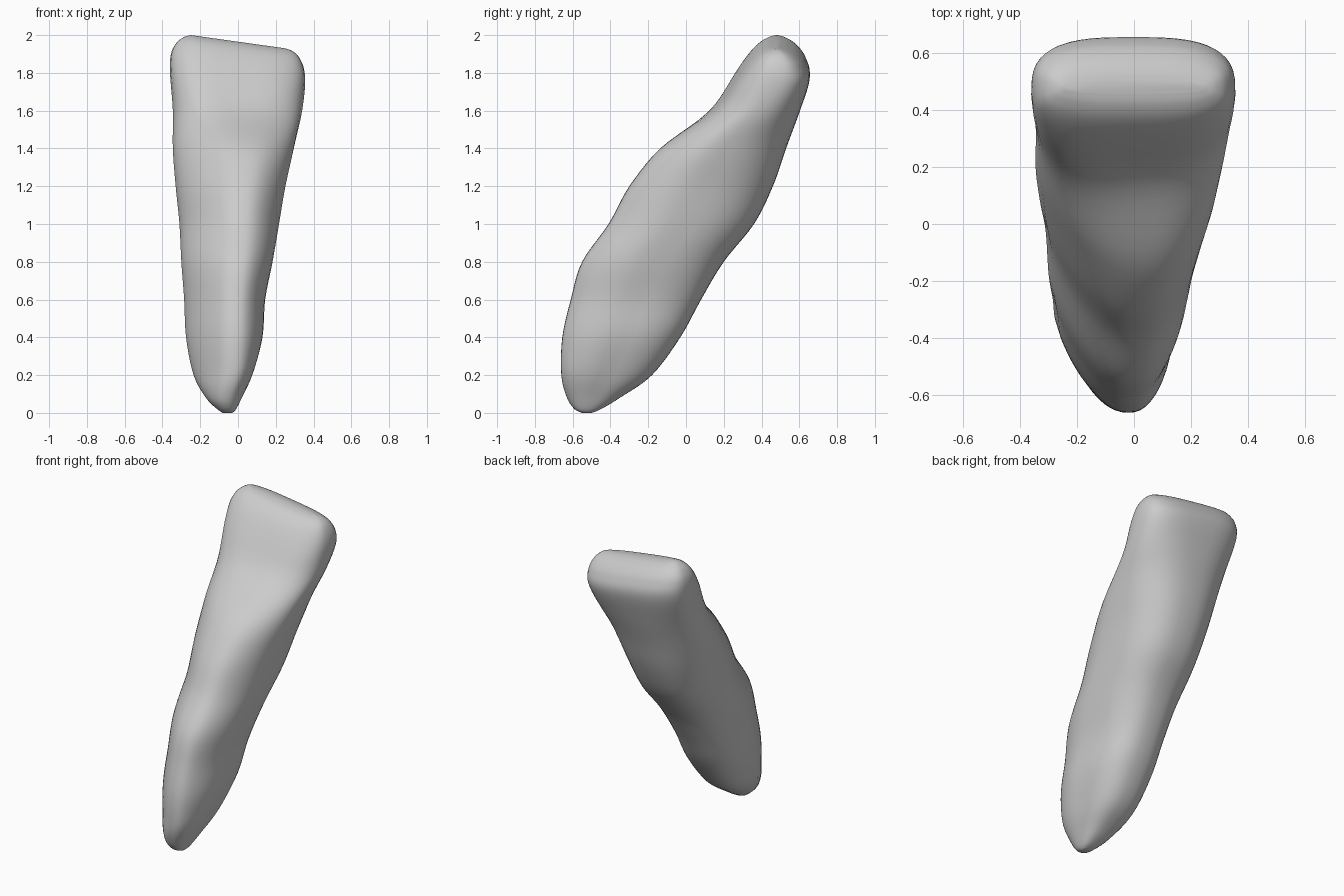
import bpy, bmesh, math

cube = bpy.data.objects.get("Cube")
if cube:
    bpy.data.objects.remove(cube)

# Cross-sections up the tooth: height, x range, y range, front taper
SECTIONS = [
    (0.0, -0.08, -0.03, -0.55, -0.50, 0),
    (0.02, -0.11, -0.01, -0.59, -0.45, 0.1),
    (0.08, -0.17, 0.02, -0.63, -0.35, 0.2),
    (0.2, -0.235, 0.07, -0.66, -0.18, 0.3),
    (0.4, -0.275, 0.125, -0.655, -0.03, 0.35),
    (0.6, -0.285, 0.14, -0.61, 0.08, 0.35),
    (0.8, -0.3, 0.18, -0.55, 0.2, 0.35),
    (1.0, -0.31, 0.215, -0.41, 0.36, 0.35),
    (1.2, -0.33, 0.25, -0.3, 0.46, 0.35),
    (1.4, -0.345, 0.295, -0.14, 0.53, 0.33),
    (1.6, -0.345, 0.335, 0.08, 0.6, 0.22),
    (1.8, -0.36, 0.355, 0.23, 0.655, 0.1),
    (1.9, -0.355, 0.35, 0.31, 0.635, 0.05),
    (1.96, -0.325, 0.325, 0.37, 0.59, 0),
    (1.99, -0.285, 0.29, 0.42, 0.54, 0),
    (2.0, -0.25, 0.25, 0.46, 0.5, 0),
]
SIDES, STEPS = 48, 5


def spline(a, b, c, d, t):
    return 0.5 * (2 * b + (c - a) * t + (2 * a - 5 * b + 4 * c - d) * t * t
                  + (3 * b - a - 3 * c + d) * t ** 3)


def smooth(a, b, v):
    t = min(1, max(0, (v - a) / (b - a)))
    return t * t * (3 - 2 * t)


def power(v, e):
    return math.copysign(abs(v) ** e, v)


def ring(bm, z, x0, x1, y0, y1, taper):
    e = 0.8 - 0.14 * smooth(1.45, 1.85, z)
    scoop = smooth(1.35, 1.65, z) * (1 - smooth(1.65, 2.0, z))
    skew = 0.06 * smooth(0.0, 0.25, z) * (1 - smooth(1.3, 1.7, z))
    verts = []
    for i in range(SIDES):
        a = math.tau * i / SIDES
        u, v = power(math.cos(a), e), power(math.sin(a), e)
        front = max(0, -v)
        # Root ridge narrows forward and leans to one side
        x = (x0 + x1) / 2 + (x1 - x0) / 2 * u * (1 - taper * front ** 1.5) + skew * front
        y = (y0 + y1) / 2 + (y1 - y0) / 2 * v
        # Shallow hollow in the inner face of the crown
        y += front * scoop * (0.03 * (1 - u * u) + 0.02 * (u + 0.7))
        # Biting edge slopes down toward one side
        verts.append(bm.verts.new((x, y, z - 0.14 * smooth(1.4, 1.95, z) * max(0, x + 0.25))))
    return verts


# Loft the whole tooth
bm = bmesh.new()
rings = []
last = len(SECTIONS) - 1
for i in range(last):
    near = [SECTIONS[min(last, max(0, i + k))] for k in (-1, 0, 1, 2)]
    for s in range(STEPS):
        rings.append(ring(bm, *[spline(*p, s / STEPS) for p in zip(*near)]))
rings.append(ring(bm, *SECTIONS[last]))
for low, high in zip(rings, rings[1:]):
    for i in range(SIDES):
        j = (i + 1) % SIDES
        bm.faces.new((low[i], low[j], high[j], high[i]))
bm.faces.new(rings[0][::-1])
bm.faces.new(rings[-1])
for f in bm.faces:
    f.smooth = True
bmesh.ops.recalc_face_normals(bm, faces=bm.faces)
mesh = bpy.data.meshes.new("tooth")
bm.to_mesh(mesh)
bm.free()
tooth = bpy.data.objects.new("tooth", mesh)
bpy.context.collection.objects.link(tooth)

# Plain grey
mat = bpy.data.materials.new("light_grey")
mat.use_nodes = True
color = (0.6, 0.6, 0.6, 1)
mat.diffuse_color = color
mat.node_tree.nodes["Principled BSDF"].inputs["Base Color"].default_value = color
mesh.materials.append(mat)
